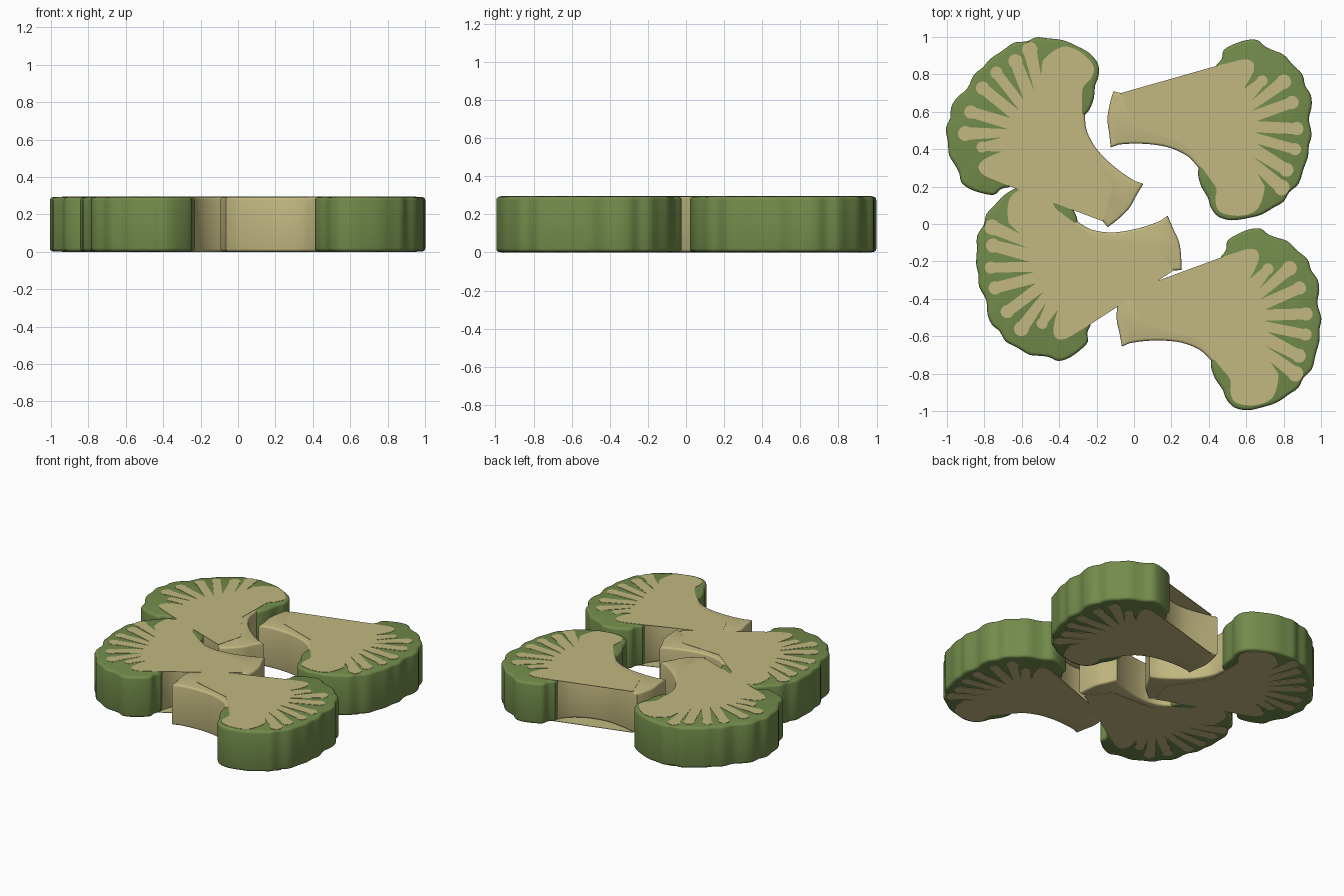
import bpy, bmesh
from math import radians, cos, sin, atan2
from mathutils import Vector, Matrix

if "Cube" in bpy.data.objects:
    bpy.data.objects.remove(bpy.data.objects["Cube"])

H = 0.295          # slice thickness
LIP = 0.002        # cut faces sit slightly proud of the bodies


def material(name, rgb):
    m = bpy.data.materials.new(name)
    m.diffuse_color = (*rgb, 1)
    m.use_nodes = True
    m.node_tree.nodes["Principled BSDF"].inputs["Base Color"].default_value = m.diffuse_color
    return m


cream = material("cream", (0.54, 0.48, 0.22))
green = material("green", (0.17, 0.26, 0.07))


def smooth_path(pts, n=3):
    """Catmull-Rom through an open list of 2D points."""
    p = [Vector(q) for q in pts]
    p = [p[0]] + p + [p[-1]]
    out = []
    for a, b, c, d in zip(p, p[1:], p[2:], p[3:]):
        for k in range(n):
            t = k / n
            out.append(0.5 * (2 * b + (c - a) * t + (2 * a - 5 * b + 4 * c - d) * t * t
                              + (3 * b - a - 3 * c + d) * t ** 3))
    return out + [p[-1]]


def slab(bm, outline, z0, z1, bevel=0.0):
    """Extrude an outline between two heights, rounding both rims."""
    face = bm.faces.new([bm.verts.new((q[0], q[1], z0)) for q in outline])
    ext = bmesh.ops.extrude_face_region(bm, geom=[face], use_keep_orig=True)["geom"]
    top = [v for v in ext if isinstance(v, bmesh.types.BMVert)]
    bmesh.ops.translate(bm, verts=top, vec=(0, 0, z1 - z0))
    if bevel:
        rims = [e for e in bm.edges if abs(e.verts[0].co.z - e.verts[1].co.z) < 1e-6]
        bmesh.ops.bevel(bm, geom=rims, offset=bevel, segments=3, profile=0.5,
                        affect='EDGES', clamp_overlap=True)


def to_mesh(bm, name, mat):
    bmesh.ops.recalc_face_normals(bm, faces=bm.faces)
    me = bpy.data.meshes.new(name)
    bm.to_mesh(me)
    bm.free()
    me.materials.append(mat)
    me.shade_smooth()
    me.set_sharp_from_angle(angle=radians(35))
    return me


# Green floret crown: bumpy outer edge, inner edge hidden in the stem
crown_outer = smooth_path([
    (0.44, 0.85), (0.47, 0.885), (0.48, 0.93), (0.53, 0.96), (0.60, 0.983), (0.66, 0.983),
    (0.70, 0.95), (0.74, 0.93), (0.80, 0.905), (0.85, 0.85), (0.90, 0.80), (0.915, 0.74),
    (0.945, 0.69), (0.95, 0.63), (0.935, 0.56), (0.95, 0.48), (0.935, 0.42), (0.93, 0.36),
    (0.905, 0.29), (0.88, 0.215), (0.83, 0.17), (0.80, 0.12), (0.75, 0.09), (0.68, 0.05),
    (0.60, 0.03), (0.52, 0.02), (0.45, 0.04), (0.41, 0.09), (0.395, 0.14), (0.36, 0.20),
    (0.343, 0.26), (0.345, 0.30)])
crown_inner = [(0.42, 0.40), (0.47, 0.55), (0.44, 0.70)]
bm = bmesh.new()
slab(bm, crown_outer + crown_inner, LIP, H - LIP, 0.018)
crown_mesh = to_mesh(bm, "floret_crown", green)

# Cream stem: waisted on both long sides, hollowed cut end
stem_outline = (
    smooth_path([(-0.125, 0.41), (-0.132, 0.48), (-0.142, 0.56), (-0.13, 0.64), (-0.11, 0.71)])
    + smooth_path([(-0.07, 0.70), (0.05, 0.675), (0.17, 0.665), (0.30, 0.695),
                   (0.40, 0.76), (0.45, 0.84)])
    + [(0.53, 0.75), (0.55, 0.55), (0.50, 0.35), (0.42, 0.25)]
    + smooth_path([(0.345, 0.30), (0.29, 0.36), (0.20, 0.405), (0.10, 0.425),
                   (0.0, 0.43), (-0.08, 0.425)]))
bm = bmesh.new()
slab(bm, stem_outline, LIP, H - LIP, 0.014)
stem_mesh = to_mesh(bm, "stem", cream)

# Cut face with branching veins: valleys between veins, and (x, y, radius) of the tips
valleys = [(0.585, 0.72), (0.63, 0.66), (0.63, 0.605), (0.655, 0.55), (0.64, 0.49),
           (0.655, 0.43), (0.635, 0.36), (0.66, 0.27)]
tips = [(0.685, 0.765, 0.03), (0.80, 0.76, 0.04), (0.845, 0.65, 0.036), (0.87, 0.51, 0.036),
        (0.86, 0.40, 0.033), (0.815, 0.29, 0.038), (0.79, 0.195, 0.042)]
veins = []
for i, (x, y, r) in enumerate(tips):
    base = (Vector(valleys[i]) + Vector(valleys[i + 1])) / 2
    a = atan2(y - base.y, x - base.x)
    veins.append(valleys[i])
    veins += [(x + r * cos(a + radians(t)), y + r * sin(a + radians(t)))
              for t in range(125, -126, -25)]
veins.append(valleys[-1])
upper_lobe = smooth_path([(0.44, 0.845), (0.52, 0.865), (0.59, 0.88), (0.635, 0.865),
                          (0.64, 0.82), (0.61, 0.76)])
lower_lobe = smooth_path([(0.70, 0.20), (0.685, 0.13), (0.65, 0.07), (0.58, 0.045),
                          (0.50, 0.05), (0.45, 0.075), (0.435, 0.13), (0.44, 0.19), (0.40, 0.25),
                          (0.365, 0.30)])
cut_outline = [(-0.07, 0.70)] + upper_lobe + veins + lower_lobe + [(0.28, 0.42), (0.0, 0.52)]
bm = bmesh.new()
slab(bm, cut_outline, 0, LIP + 0.001)
slab(bm, cut_outline, H - LIP - 0.001, H)
cut_mesh = to_mesh(bm, "cut_face", cream)

# Four slices, each placed by the lower corner of its stem end and a turn
pivot = Matrix.Translation((0.125, -0.41, 0))
for x, y, turn in [(-0.125, 0.41, 0), (0.05, 0.215, 143.5),
                   (0.18, 0.045, 197), (-0.065, -0.655, 4.3)]:
    place = Matrix.Translation((x, y, 0)) @ Matrix.Rotation(radians(turn), 4, 'Z') @ pivot
    for me in (crown_mesh, stem_mesh, cut_mesh):
        ob = bpy.data.objects.new(me.name, me)
        ob.matrix_world = place
        bpy.context.collection.objects.link(ob)
